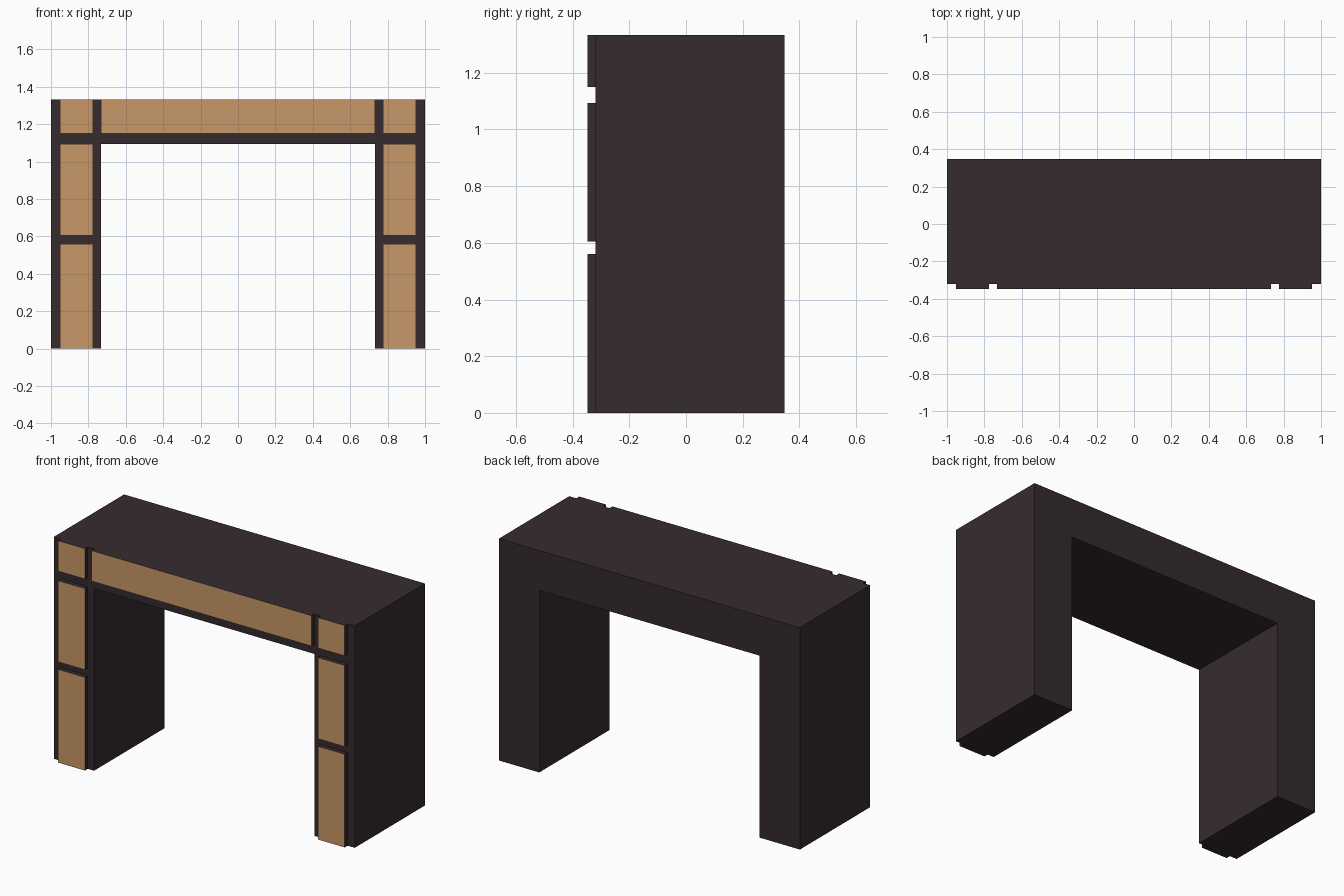
import bpy
import bmesh

cube = bpy.data.objects.get("Cube")
if cube:
    bpy.data.objects.remove(cube, do_unlink=True)


def make_material(name, color):
    mat = bpy.data.materials.new(name)
    mat.use_nodes = True
    mat.diffuse_color = color
    mat.node_tree.nodes["Principled BSDF"].inputs["Base Color"].default_value = color
    return mat


dark = make_material("dark_stone", (0.036, 0.024, 0.027, 1))
tan = make_material("tan_facing", (0.58, 0.315, 0.138, 1))

HEIGHT, BACK, FRONT, FACE = 1.333, 0.347, -0.32, -0.347
LEG_IN, BEAM_Z = 0.732, 1.093


def extrude_profile(name, outline, y_front, y_back, front_material=0):
    """Extrude an x-z outline from y_front to y_back."""
    bm = bmesh.new()
    face = bm.faces.new([bm.verts.new((x, y_front, z)) for x, z in outline])
    result = bmesh.ops.extrude_face_region(bm, geom=[face], use_keep_orig=True)
    moved = [v for v in result["geom"] if isinstance(v, bmesh.types.BMVert)]
    bmesh.ops.translate(bm, verts=moved, vec=(0, y_back - y_front, 0))
    bmesh.ops.recalc_face_normals(bm, faces=bm.faces)
    # Only the front face carries the facing colour
    for f in bm.faces:
        if f.normal.y < -0.9:
            f.material_index = front_material
    mesh = bpy.data.meshes.new(name)
    bm.to_mesh(mesh)
    bm.free()
    mesh.materials.append(dark)
    mesh.materials.append(tan)
    obj = bpy.data.objects.new(name, mesh)
    bpy.context.collection.objects.link(obj)
    return obj


def panel(name, x0, x1, z0, z1):
    outline = [(x0, z0), (x1, z0), (x1, z1), (x0, z1)]
    return extrude_profile(name, outline, FACE, FRONT, 1)


# Surround body: two legs joined by a beam
half = [(LEG_IN, BEAM_Z), (LEG_IN, 0), (1, 0), (1, HEIGHT)]
extrude_profile("surround_body", half + [(-x, z) for x, z in reversed(half)], FRONT, BACK)

# Raised facing panels on the legs and corners
rows = {"lower": (0, 0.56), "upper": (0.605, BEAM_Z), "corner": (1.15, HEIGHT)}
for row, (z0, z1) in rows.items():
    panel("left_" + row + "_panel", 0.775, 0.952, z0, z1)
    panel("right_" + row + "_panel", -0.952, -0.775, z0, z1)

# Long facing panel across the beam
panel("beam_panel", -LEG_IN, LEG_IN, rows["corner"][0], HEIGHT)
